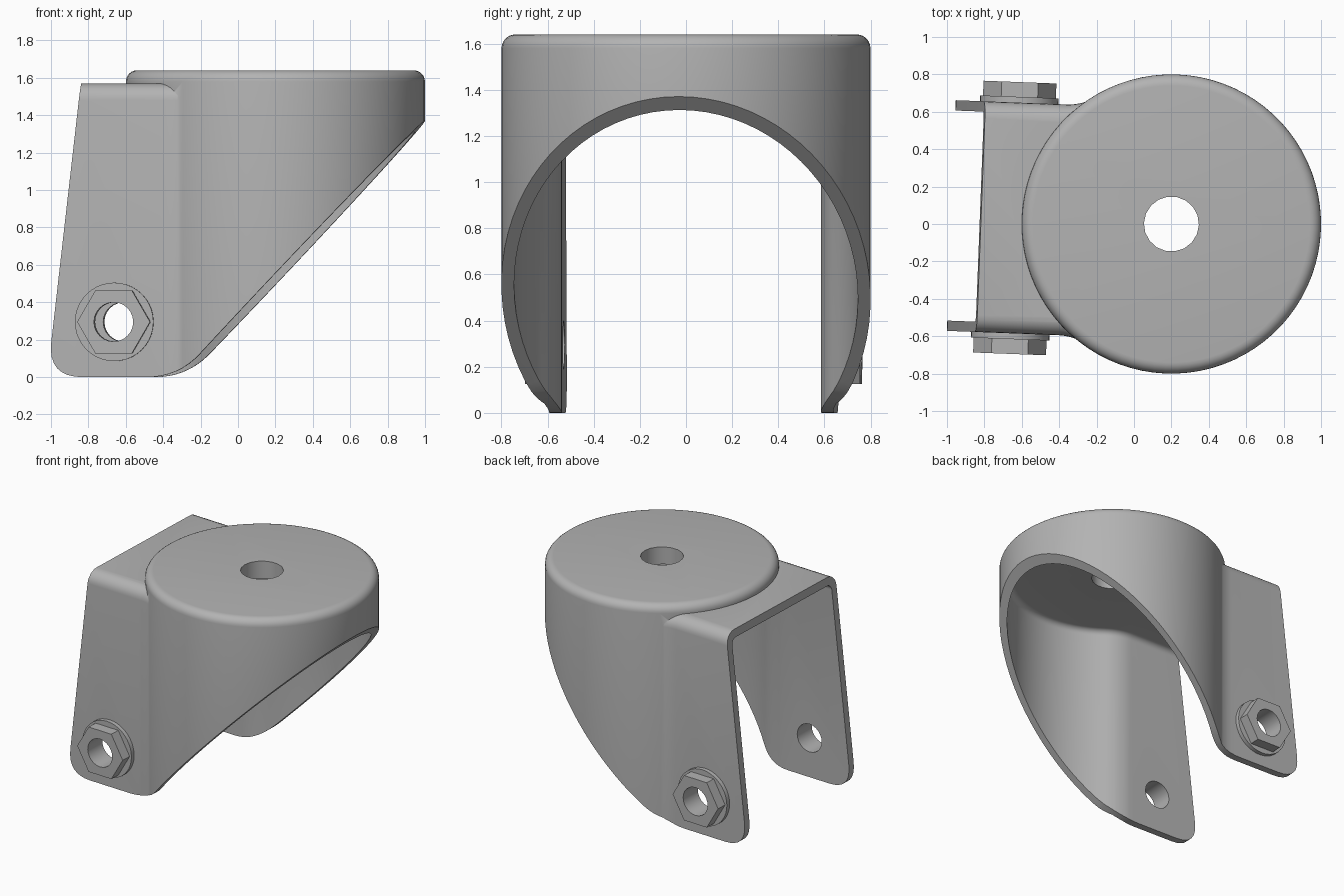
import bpy, bmesh
from math import sin, cos, pi, atan2, sqrt, radians
from mathutils import Matrix, Vector

cube = bpy.data.objects.get("Cube")
if cube:
    bpy.data.objects.remove(cube, do_unlink=True)

steel = bpy.data.materials.new("steel_grey")
steel.use_nodes = True
GREY = (0.45, 0.45, 0.45, 1)
steel.diffuse_color = GREY
steel.node_tree.nodes["Principled BSDF"].inputs["Base Color"].default_value = GREY

RADIUS, HALF, FILLET, WALL = 0.8, 0.617, 0.3, 0.055
AXLE = (-0.838, 0.295)


def circle(cx, cy, r, n):
    return [(cx + r * cos(2 * pi * i / n), cy + r * sin(2 * pi * i / n)) for i in range(n)]


def prism(name, pts, lo, hi, axis="z", bevel=0):
    """Extrude a 2D outline along z or y, optionally rounding the upper rim."""
    bm = bmesh.new()

    def place(p, t):
        return (p[0], p[1], t) if axis == "z" else (p[0], t, p[1])

    face = bm.faces.new([bm.verts.new(place(p, lo)) for p in pts])
    top = bmesh.ops.extrude_face_region(bm, geom=[face])["geom"]
    shift = Vector((0, 0, hi - lo)) if axis == "z" else Vector((0, hi - lo, 0))
    bmesh.ops.translate(bm, verts=[g for g in top if isinstance(g, bmesh.types.BMVert)], vec=shift)
    bmesh.ops.recalc_face_normals(bm, faces=bm.faces[:])
    if bevel:
        rim = [e for e in bm.edges if all(v.co.z > hi - 1e-4 for v in e.verts)]
        bmesh.ops.bevel(bm, geom=rim, offset=bevel, segments=6, profile=0.5, affect="EDGES")
    mesh = bpy.data.meshes.new(name)
    bm.to_mesh(mesh)
    bm.free()
    mesh.materials.append(steel)
    ob = bpy.data.objects.new(name, mesh)
    bpy.context.collection.objects.link(ob)
    return ob


def boolean(ob, tool, mode, keep=False):
    mod = ob.modifiers.new("cut", "BOOLEAN")
    mod.operation, mod.object, mod.solver = mode, tool, "EXACT"
    bpy.context.view_layer.objects.active = ob
    bpy.ops.object.modifier_apply(modifier=mod.name)
    if not keep:
        bpy.data.objects.remove(tool, do_unlink=True)


def footprint(r, half, fillet, back):
    """Round head blended by concave fillets into a straight tail."""
    cy = half + fillet
    cx = -sqrt((r + fillet) ** 2 - cy ** 2)
    end = atan2(cy, cx)
    side = [(r * cos(end * i / 28), r * sin(end * i / 28)) for i in range(1, 29)]
    a0 = end - pi
    side += [(cx + fillet * cos(a), cy + fillet * sin(a))
             for a in (a0 + (-pi / 2 - a0) * i / 8 for i in range(1, 9))]
    side.append((back, half))
    return [(r, 0)] + side + [(x, -y) for x, y in reversed(side)]


def rounded(prev, corner, nxt, t, n=8):
    """Rounded corner points, reaching t along both neighbouring edges."""
    p, c, q = Vector(prev), Vector(corner), Vector(nxt)
    a, b = c + (p - c).normalized() * t, c + (q - c).normalized() * t
    return [tuple(a * (1 - s) ** 2 + c * 2 * s * (1 - s) + b * s * s)
            for s in (i / n for i in range(n + 1))]


# Fork body: round head joined with the tail, then hollowed
body = prism("fork_body", circle(0, 0, RADIUS, 80), -0.1, 1.64, bevel=0.06)
tail = prism("tail", footprint(RADIUS - 0.012, HALF, FILLET, -1.4), -0.12, 1.57, bevel=0.09)
boolean(body, tail, "UNION")
hollow = prism("hollow", footprint(RADIUS - WALL, HALF - WALL, FILLET + WALL, -1.7),
               -0.3, 1.51, bevel=0.045)
boolean(body, hollow, "DIFFERENCE")

# Side silhouette: sloped rear edge, rounded feet, angled lower opening
top_back, heel, toe, rim = (-0.969, 2), (-1.197, 0), (-0.495, 0), (1.3, 1.9)
outline = [top_back] + rounded(top_back, heel, toe, 0.19) + rounded(heel, toe, rim, 0.17)
outline += [rim, (1.3, 2)]
boolean(body, prism("silhouette", outline, -1.2, 1.2, "y"), "INTERSECT")

# Stem hole and axle holes
boolean(body, prism("stem_drill", circle(0, 0, 0.147, 18), 1, 2), "DIFFERENCE")
drill = prism("axle_drill", circle(*AXLE, 0.105, 24), -1.1, 1.1, "y")
boolean(body, drill, "DIFFERENCE", keep=True)
parts = [body]

# Flanged hex nuts outside each leg
for label, s in (("left", 1), ("right", -1)):
    for kind, r, n, a, b in (("flange", 0.21, 40, HALF - 0.002, 0.648),
                             ("nut", 0.195, 6, 0.646, 0.727)):
        lo, hi = sorted((s * a, s * b))
        part = prism(f"{label}_{kind}", circle(*AXLE, r, n), lo, hi, "y")
        boolean(part, drill, "DIFFERENCE", keep=True)
        parts.append(part)
bpy.data.objects.remove(drill, do_unlink=True)

# Swivel slightly about the stem and set in place
pose = Matrix.Translation((0.2, 0, 0)) @ Matrix.Rotation(radians(-2.2), 4, "Z")
bpy.ops.object.select_all(action="DESELECT")
for part in parts:
    part.data.transform(pose)
    part.select_set(True)
bpy.context.view_layer.objects.active = body
bpy.ops.object.shade_smooth_by_angle(angle=radians(35))
